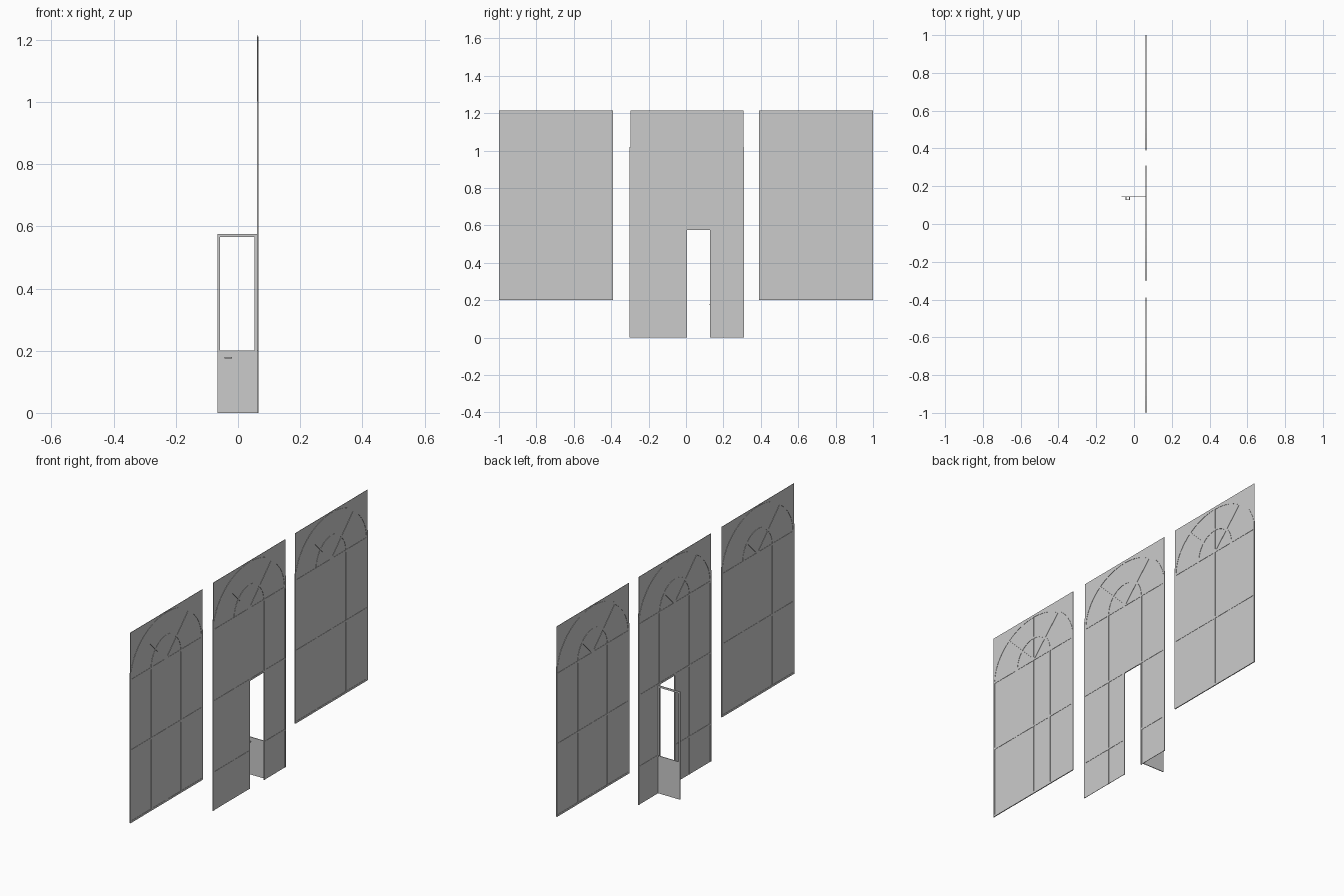
import bpy, bmesh, math

if "Cube" in bpy.data.objects:
    bpy.data.objects.remove(bpy.data.objects["Cube"])

WALL_X = 0.0635
PANE_T, BAR_T, BAR_W = 0.002, 0.005, 0.010
TOP, SPRING, MID, SILL = 1.215, 0.96, 0.585, 0.20


def solid(name, outlines, thick, axis='X', at=WALL_X):
    """Extrude flat (u, z) outlines to one object, facing along x or y."""
    bm = bmesh.new()
    for pts in outlines:
        def place(u, z, d):
            return (at + d, u, z) if axis == 'X' else (u, at + d, z)
        a = [bm.verts.new(place(u, z, -thick / 2)) for u, z in pts]
        b = [bm.verts.new(place(u, z, thick / 2)) for u, z in pts]
        bm.faces.new(a)
        bm.faces.new(b[::-1])
        n = len(pts)
        for i in range(n):
            j = (i + 1) % n
            bm.faces.new((a[i], b[i], b[j], a[j]))
    bmesh.ops.recalc_face_normals(bm, faces=bm.faces)
    me = bpy.data.meshes.new(name)
    bm.to_mesh(me)
    bm.free()
    ob = bpy.data.objects.new(name, me)
    bpy.context.collection.objects.link(ob)
    return ob


def rect(u0, u1, z0, z1):
    return [(u0, z0), (u1, z0), (u1, z1), (u0, z1)]


def vbar(u, z0, z1, w=BAR_W):
    return rect(u - w / 2, u + w / 2, z0, z1)


def hbar(z, u0, u1, w=BAR_W):
    return rect(u0, u1, z - w / 2, z + w / 2)


def arc(cy, ry, rz, n=24, w=BAR_W):
    """Half-ring outline springing from the transom."""
    ts = [math.pi * i / n for i in range(n + 1)]
    outer = [(cy + ry * math.cos(t), SPRING + rz * math.sin(t)) for t in ts]
    inner = [(cy + (ry - w) * math.cos(t), SPRING + (rz - w) * math.sin(t)) for t in ts]
    return outer + inner[::-1]


def spoke(cy, ang, r0, r1, w=BAR_W):
    c, s = math.cos(ang), math.sin(ang)
    return [(cy + r * c - k * s * w / 2, SPRING + r * s + k * c * w / 2)
            for r, k in ((r0, -1), (r1, -1), (r1, 1), (r0, 1))]


def fanlight(name, cy):
    solid(name + "_fanlight_bars", [
        arc(cy, 0.305, 0.25), arc(cy, 0.13, 0.13),
        spoke(cy, math.pi / 4, 0.0, 0.27), spoke(cy, math.pi * 3 / 4, 0.0, 0.27),
        vbar(cy, SPRING, 1.20)], BAR_T)


# side windows
HALF = 0.305
for name, cy in (("left_window", -0.695), ("right_window", 0.695)):
    y0, y1 = cy - HALF, cy + HALF
    solid(name + "_pane", [rect(y0, y1, SILL, TOP)], PANE_T)
    solid(name + "_bars",
          [vbar(cy + d, SILL, SPRING) for d in (-0.125, 0, 0.125)] +
          [hbar(z, y0, y1) for z in (SPRING, MID)] +
          [hbar(SILL + 0.005, y0, y1),
           rect(y0, y0 + BAR_W, SILL, 1.0), rect(y1 - BAR_W, y1, SILL, 1.0)], BAR_T)
    fanlight(name, cy)

# centre window with the doorway cut out of its outline
CY, D0, D1, DT = 0.004, 0.005, 0.128, 0.575
y0, y1 = CY - 0.307, CY + 0.307
solid("centre_window_pane", [[
    (y0, 0), (D0, 0), (D0, DT), (D1, DT), (D1, 0), (y1, 0),
    (y1, 1.02), (y1 - 0.004, 1.02), (y1 - 0.004, TOP),
    (y0 + 0.005, TOP), (y0 + 0.005, 1.02), (y0, 1.02)]], PANE_T)
solid("centre_window_bars", [
    vbar(CY - 0.125, 0, SPRING), vbar(CY, DT, SPRING), vbar(D1 + 0.005, 0, SPRING),
    rect(D0 - BAR_W, D0, 0, DT), hbar(SPRING, y0, y1), hbar(DT + 0.005, y0, y1),
    hbar(SILL, y0, D0), hbar(SILL, D1, y1),
    rect(y0, y0 + BAR_W, 0, 1.0), rect(y1 - BAR_W, y1, 0, 1.0)], BAR_T)
fanlight("centre_window", CY)

# open door: frame around an empty light, solid kick panel below
X0, X1, DY = -0.066, 0.062, 0.144
solid("door_frame", [
    rect(X0, X1, 0, SILL), rect(X0, X0 + 0.008, SILL, DT - 0.010),
    rect(X1 - 0.009, X1, SILL, DT - 0.010), rect(X0, X1, DT - 0.010, DT)],
    0.004, 'Y', DY)

# door handle: two stems and a lever
solid("door_handle_stems", [rect(x, x + 0.004, 0.175, 0.180) for x in (-0.044, -0.026)],
      0.016, 'Y', DY - 0.009)
solid("door_handle_lever", [rect(-0.044, -0.020, 0.175, 0.180)], 0.003, 'Y', DY - 0.0165)
